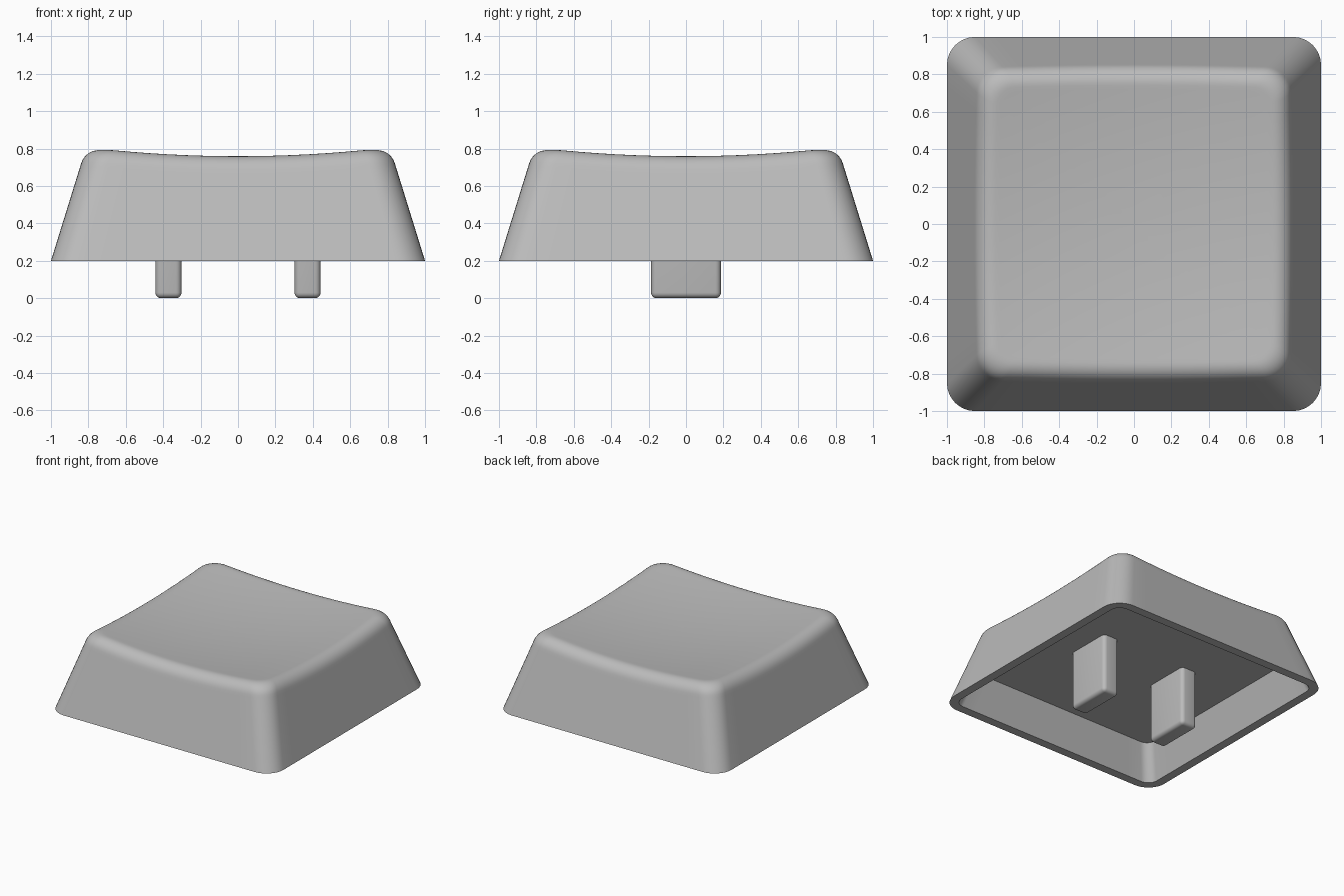
import bpy, bmesh, math

if "Cube" in bpy.data.objects:
    bpy.data.objects.remove(bpy.data.objects["Cube"])

BASE_Z, CEIL_Z = 0.2, 0.47
SLOPE = 0.31          # inward taper of the walls per unit of height
FILLET = 0.085        # length of the rounding between wall and top

plastic = bpy.data.materials.new("grey plastic")
plastic.diffuse_color = (0.5, 0.5, 0.5, 1)
plastic.use_nodes = True
plastic.node_tree.nodes["Principled BSDF"].inputs["Base Color"].default_value = plastic.diffuse_color


def outline(half, r, seg=8, side=14):
    """Rounded square, counter-clockwise, with subdivided straight sides."""
    pts = []
    c = half - r
    for q in range(4):
        a0 = q * math.pi / 2
        ca, sa = round(math.cos(a0)), round(math.sin(a0))
        local = [(half, -c + 2 * c * i / side) for i in range(side)]
        local += [(c + r * math.cos(t), c + r * math.sin(t))
                  for t in (math.pi / 2 * j / seg for j in range(seg))]
        pts += [(x * ca - y * sa, x * sa + y * ca) for x, y in local]
    return pts


def dish(x, y):
    return 0.717 + 0.075 * (x * x + y * y)


def top_ring(inset, drop):
    """Ring that follows the dished top, moved in and down from its rim."""
    ring = []
    for i in range(len(outline(1, 0.15))):
        z = 0.77
        for _ in range(6):
            half = 1 - SLOPE * (z - BASE_Z) - inset
            r = max(0.14 - 0.5 * inset, 0.05)
            x, y = outline(half, r)[i]
            z = dish(x, y) - drop
        ring.append((x, y, z))
    return ring


def flat_ring(half, r, z):
    return [(x, y, z) for x, y in outline(half, r)]


def finish(name, bm, angle):
    bmesh.ops.recalc_face_normals(bm, faces=bm.faces)
    me = bpy.data.meshes.new(name)
    bm.to_mesh(me)
    bm.free()
    ob = bpy.data.objects.new(name, me)
    me.materials.append(plastic)
    bpy.context.collection.objects.link(ob)
    bpy.ops.object.select_all(action='DESELECT')
    ob.select_set(True)
    bpy.context.view_layer.objects.active = ob
    bpy.ops.object.shade_smooth_by_angle(angle=math.radians(angle))
    return ob


# Cap: ceiling, inner wall, rim, outer wall, fillet, dished top
rings = [flat_ring(0.93 - SLOPE * (CEIL_Z - BASE_Z), 0.075, CEIL_Z),
         flat_ring(0.93, 0.08, BASE_Z),
         flat_ring(1.0, 0.15, BASE_Z),
         top_ring(0, FILLET + 0.02)]
for k in range(9):
    t, w = k / 8, 0.82
    d = (1 - t) ** 2 + 2 * w * t * (1 - t) + t * t
    rings.append(top_ring(FILLET * t * t / d, FILLET * (1 - t) ** 2 / d))
rim = rings[-1]
for s in (0.97, 0.85, 0.7, 0.55, 0.4, 0.25, 0.1):
    rings.append([(x * s, y * s, dish(x * s, y * s)) for x, y, _ in rim])

bm = bmesh.new()
loops = [[bm.verts.new(p) for p in ring] for ring in rings]
n = len(loops[0])
for a, b in zip(loops, loops[1:]):
    for i in range(n):
        j = (i + 1) % n
        bm.faces.new((a[i], a[j], b[j], b[i]))
bm.faces.new(loops[0])
centre = bm.verts.new((0, 0, dish(0, 0)))
for i in range(n):
    bm.faces.new((loops[-1][i], loops[-1][(i + 1) % n], centre))
finish("keycap_shell", bm, 35)

# Two rounded mounting prongs under the ceiling
for side, label in ((-1, "left"), (1, "right")):
    bm = bmesh.new()
    bmesh.ops.create_cube(bm, size=1)
    for v in bm.verts:
        v.co = (v.co.x * 0.14 + side * 0.372, v.co.y * 0.374,
                0 if v.co.z < 0 else CEIL_Z + 0.01)
    edges = [e for e in bm.edges if min(v.co.z for v in e.verts) < 0.01]
    bmesh.ops.bevel(bm, geom=edges, offset=0.03, segments=5,
                    profile=0.5, affect='EDGES')
    finish("mounting_prong_" + label, bm, 35)
